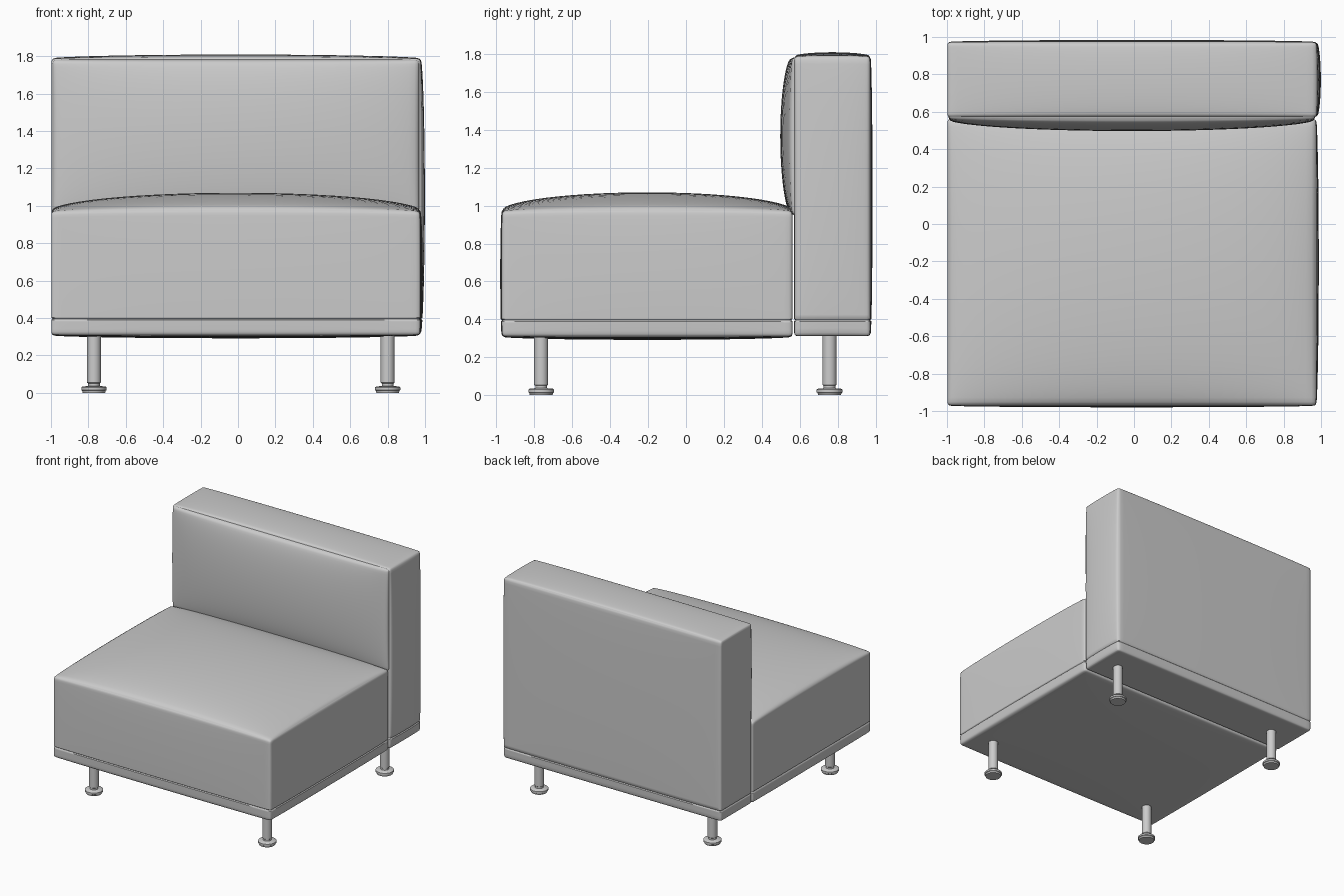
import bpy, bmesh, math
from mathutils import Vector

if "Cube" in bpy.data.objects:
    bpy.data.objects.remove(bpy.data.objects["Cube"])


def finish(name, bm, angle):
    bmesh.ops.recalc_face_normals(bm, faces=bm.faces)
    me = bpy.data.meshes.new(name)
    bm.to_mesh(me)
    bm.free()
    ob = bpy.data.objects.new(name, me)
    bpy.context.collection.objects.link(ob)
    bpy.ops.object.select_all(action='DESELECT')
    ob.select_set(True)
    bpy.context.view_layer.objects.active = ob
    bpy.ops.object.shade_smooth_by_angle(angle=math.radians(angle))
    return ob


def padded_box(name, lo, hi, bulges, r=0.018, seam=None, cuts=27):
    """Rounded box whose faces swell; bulges = {(axis, sign): amount}."""
    lo, hi = Vector(lo), Vector(hi)
    mid, half = (lo + hi) / 2, (hi - lo) / 2
    bm = bmesh.new()
    bmesh.ops.create_cube(bm, size=2)
    bmesh.ops.subdivide_edges(bm, edges=bm.edges[:], cuts=cuts, use_grid_fill=True)
    for v in bm.verts:
        # crowd the grid towards the edges, then round them
        p = Vector([math.sin(c * math.pi / 2) for c in v.co])
        q = Vector([p[i] * half[i] for i in range(3)])
        core = Vector([max(-half[i] + r, min(half[i] - r, q[i])) for i in range(3)])
        d = q - core
        co = core + d.normalized() * r if d.length > 1e-6 else q
        # upholstery swelling
        for (axis, sign), amount in bulges.items():
            w = ((1 + sign * p[axis]) / 2) ** 4
            for i in range(3):
                if i != axis:
                    w *= math.sqrt(1 - (0.985 * p[i]) ** 2)
            co[axis] += sign * amount * w
        v.co = co + mid
    if seam:
        # thin stitched groove running around the sides
        for z in (seam - 0.006, seam, seam + 0.006):
            bmesh.ops.bisect_plane(bm, geom=bm.verts[:] + bm.edges[:] + bm.faces[:],
                                   plane_co=(0, 0, z), plane_no=(0, 0, 1))
        for v in bm.verts:
            if abs(v.co.z - seam) < 1e-4:
                for i in (0, 1):
                    if abs(v.co[i] - mid[i]) > half[i] - r * 0.6:
                        v.co[i] -= math.copysign(0.007, v.co[i] - mid[i])
    return finish(name, bm, 50)


def lathe(name, profile, x, y, sides=32):
    bm = bmesh.new()
    vs = [bm.verts.new((px, 0, pz)) for px, pz in profile]
    es = [bm.edges.new(pair) for pair in zip(vs, vs[1:])]
    bmesh.ops.spin(bm, geom=vs + es, cent=(0, 0, 0), axis=(0, 0, 1),
                   angle=math.tau, steps=sides, use_duplicate=False)
    bmesh.ops.remove_doubles(bm, verts=bm.verts[:], dist=1e-5)
    ob = finish(name, bm, 35)
    ob.location = (x, y, 0)


# Seat block with a domed top
padded_box("seat", (-0.998, -0.97, 0.31), (0.972, 0.562, 0.965),
           {(2, 1): 0.105, (2, -1): 0.018, (0, 1): 0.016, (1, -1): 0.01}, seam=0.396)

# Upright back block
padded_box("backrest", (-0.998, 0.57, 0.312), (0.974, 0.972, 1.785),
           {(2, 1): 0.024, (0, 1): 0.025, (1, 1): 0.012}, seam=0.396)

# Swelling front pad of the back
padded_box("back_cushion", (-0.992, 0.565, 0.95), (0.968, 0.70, 1.782),
           {(1, -1): 0.068})

# Four round legs with levelling feet
leg = [(0, 0), (0.06, 0), (0.063, 0.012), (0.068, 0.015), (0.068, 0.029),
       (0.062, 0.034), (0.031, 0.037), (0.031, 0.05), (0.037, 0.055), (0.037, 0.33), (0, 0.33)]
for xn, x in (("left", -0.77), ("right", 0.80)):
    for yn, y in (("front", -0.764), ("back", 0.757)):
        lathe(f"{yn}_{xn}_leg", leg, x, y)
